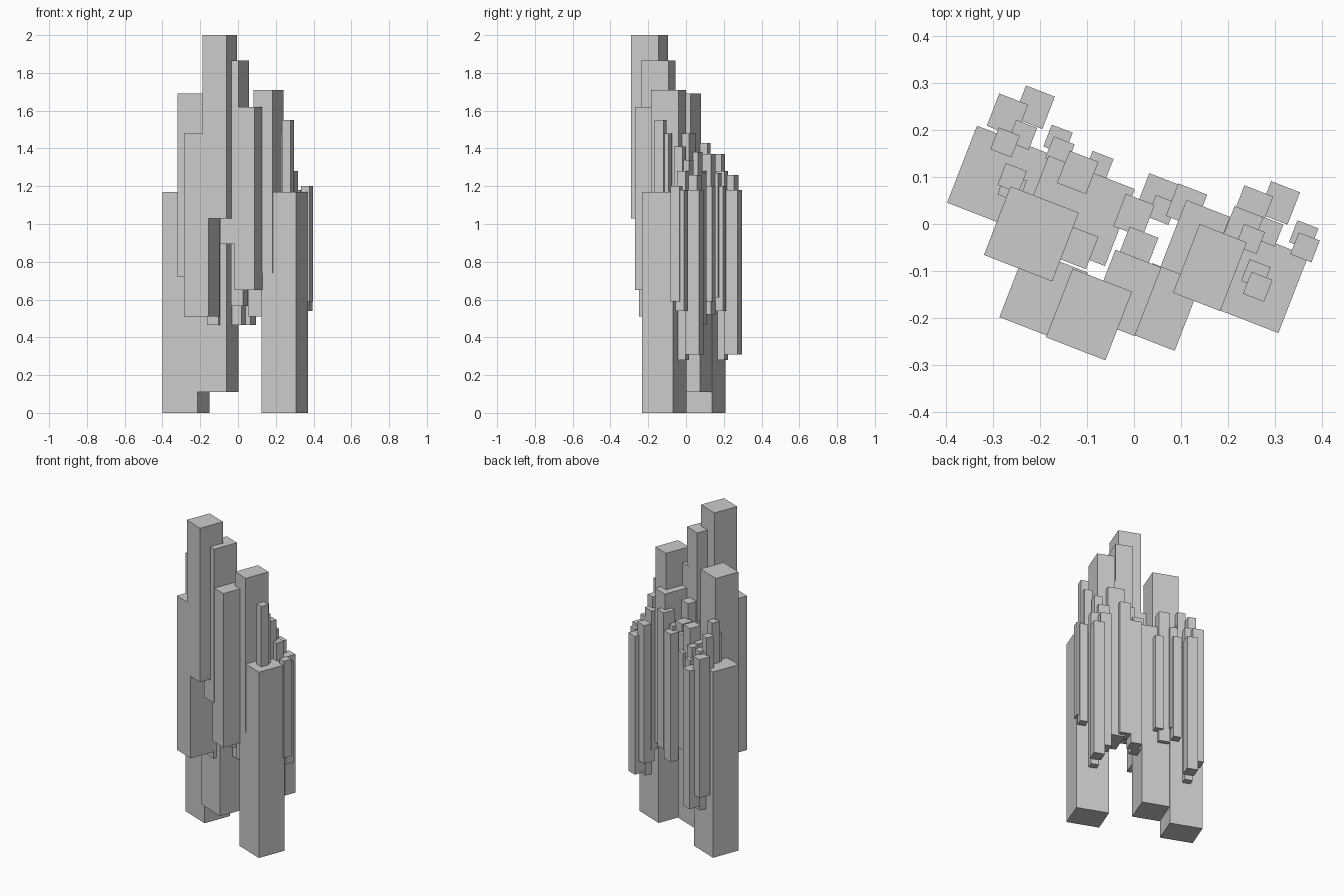
import bpy, bmesh
from math import radians
from mathutils import Matrix

TURN = radians(-21.2)


def column(name, x, y, w, d, z0, z1):
    bm = bmesh.new()
    bmesh.ops.create_cube(bm, size=1)
    bmesh.ops.transform(bm, matrix=Matrix.Diagonal((w, d, z1 - z0, 1)), verts=bm.verts)
    me = bpy.data.meshes.new(name)
    bm.to_mesh(me)
    bm.free()
    ob = bpy.data.objects.new(name, me)
    ob.location = (x, y, (z0 + z1) / 2)
    ob.rotation_euler = (0, 0, TURN)
    bpy.context.collection.objects.link(ob)


# Three main columns: x, y, bottom
for i, (x, y, z) in enumerate([(-.275, .092, 0), (.248, -.115, 0), (-.122, .028, .11)]):
    column(f"main_column_{i + 1}", x, y, .197, .176, z, z + 1.17)

# Upper columns: x, y, width, top
for i, (x, y, w, top) in enumerate([
        (-.096, -.193, .136, 2.0), (-.019, -.147, .105, 1.865), (.162, -.093, .108, 1.71),
        (-.219, -.021, .156, 1.69), (.063, -.177, .112, 1.62), (-.193, -.151, .141, 1.48),
        (.13, -.04, .1, 1.48)]):
    column(f"upper_column_{i + 1}", x, y, w, .157, top - .97, top)

# Medium pillars: x, y, bottom, top
for i, (x, y, z0, z1) in enumerate([
        (-.213, .249, .31, 1.18), (-.27, .232, .39, 1.26), (-.12, .11, .52, 1.37),
        (-.12, -.05, .465, 1.34), (0, .018, .465, 1.33), (.008, -.052, .565, 1.43),
        (.05, .062, .465, 1.27), (.112, .04, .52, 1.38), (.253, .036, .39, 1.26),
        (.31, .045, .31, 1.18), (.232, -.008, .465, 1.34)]):
    column(f"medium_pillar_{i + 1}", x, y, .066, .074, z0, z1)

# Slender pillars: x, y, bottom, top
for i, (x, y, z0, z1) in enumerate([
        (-.238, .19, .28, 1.28), (-.275, .174, .74, 1.37), (-.162, .18, .54, 1.2),
        (-.158, .155, .61, 1.27), (-.075, .124, .59, 1.2), (-.26, .098, .79, 1.43),
        (-.26, .078, .72, 1.35), (.06, .03, .67, 1.3), (.248, -.032, .77, 1.41),
        (.287, -.016, .28, 1.28), (.362, -.024, .54, 1.18), (.365, -.05, .59, 1.2),
        (.26, -.107, .84, 1.48), (.264, -.134, .91, 1.55)]):
    column(f"slender_pillar_{i + 1}", x, y, .048, .05, z0, z1)
